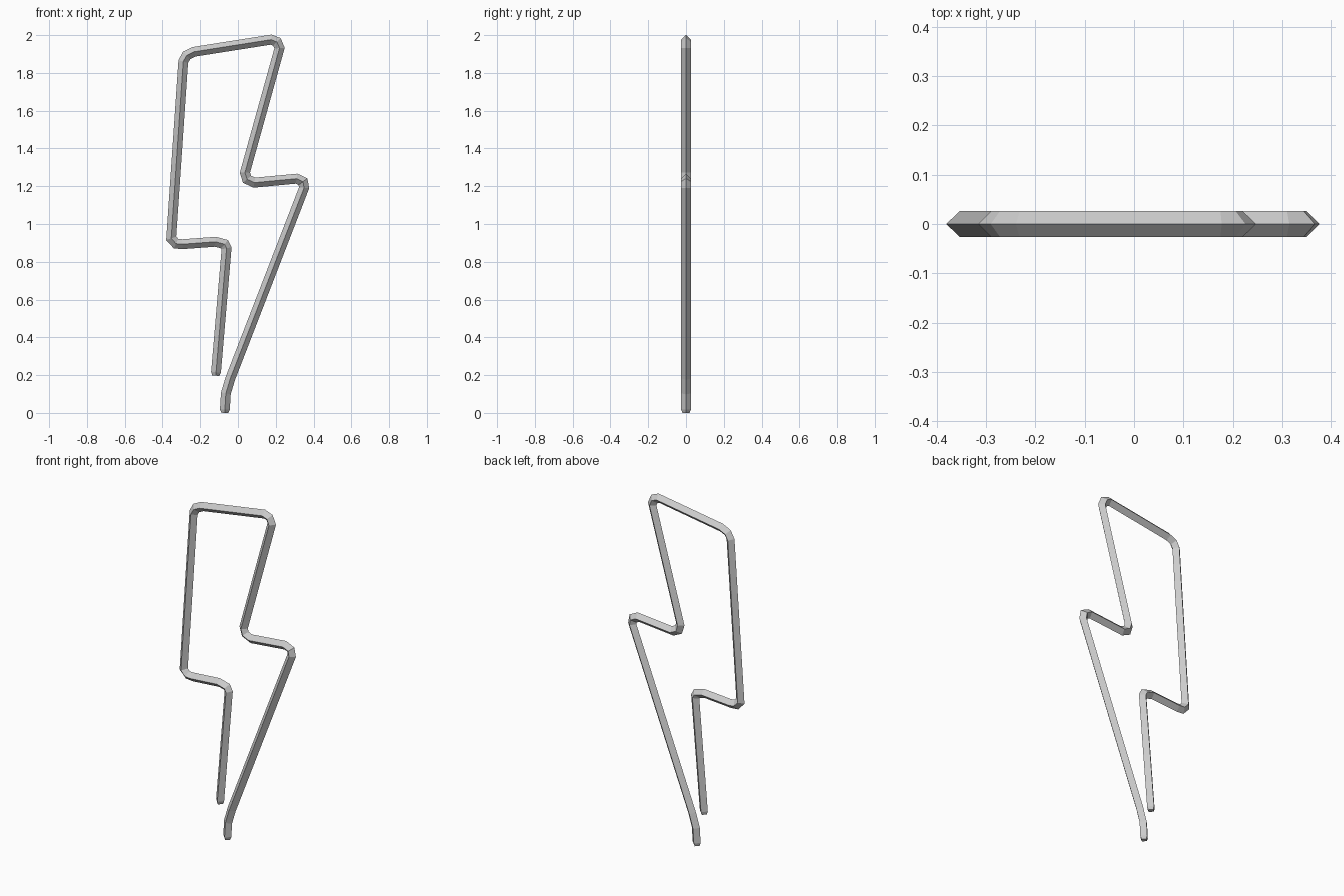
import bpy
import bmesh
from mathutils import Vector

cube = bpy.data.objects.get("Cube")
if cube:
    bpy.data.objects.remove(cube, do_unlink=True)

HALF = 0.026   # half width of the diamond section
CAP = 0.018    # length of the tapered tip at each open end

# Centre line of the bent rod, as (x, z)
PATH = [Vector(p) for p in (
    (-0.116, 0.215),
    (-0.060, 0.872), (-0.071, 0.893), (-0.119, 0.906),
    (-0.294, 0.893), (-0.328, 0.896), (-0.354, 0.924),
    (-0.290, 1.860), (-0.272, 1.893), (-0.232, 1.912),
    (0.175, 1.976), (0.206, 1.964), (0.220, 1.931),
    (0.037, 1.272), (0.048, 1.237), (0.087, 1.219),
    (0.310, 1.240), (0.344, 1.224), (0.350, 1.192),
    (-0.040, 0.183), (-0.064, 0.103), (-0.069, 0.018))]


def section(bm, centre, side, scale=1.0):
    """Diamond ring with ridges at the front, back and both sides."""
    side = Vector((side.x, 0, side.y)) * HALF * scale
    depth = Vector((0, HALF * scale, 0))
    middle = Vector((centre.x, 0, centre.y))
    return [bm.verts.new(middle + d) for d in (side, depth, -side, -depth)]


def normal(d):
    return Vector((-d.y, d.x))


def rod(name, path, material):
    bm = bmesh.new()
    dirs = [(b - a).normalized() for a, b in zip(path, path[1:])]

    # Mitred rings along the path, with a narrower ring at each tip
    rings = [section(bm, path[0] - dirs[0] * CAP, normal(dirs[0]), 0.72)]
    for i, point in enumerate(path):
        before, after = dirs[max(i - 1, 0)], dirs[min(i, len(dirs) - 1)]
        mitre = (normal(before) + normal(after)).normalized()
        rings.append(section(bm, point, mitre / mitre.dot(normal(after))))
    rings.append(section(bm, path[-1] + dirs[-1] * CAP, normal(dirs[-1]), 0.72))

    # Skin the rings and close the tips
    for a, b in zip(rings, rings[1:]):
        for k in range(4):
            n = (k + 1) % 4
            bm.faces.new((a[k], a[n], b[n], b[k]))
    bm.faces.new(rings[0])
    bm.faces.new(rings[-1])
    bmesh.ops.recalc_face_normals(bm, faces=bm.faces)

    mesh = bpy.data.meshes.new(name)
    bm.to_mesh(mesh)
    bm.free()
    mesh.materials.append(material)
    obj = bpy.data.objects.new(name, mesh)
    bpy.context.collection.objects.link(obj)
    return obj


# Plain grey finish
grey = bpy.data.materials.new("light_grey")
grey.use_nodes = True
colour = (0.6, 0.6, 0.6, 1)
grey.diffuse_color = colour
grey.node_tree.nodes["Principled BSDF"].inputs["Base Color"].default_value = colour

rod("bolt_shaped_rod", PATH, grey)
